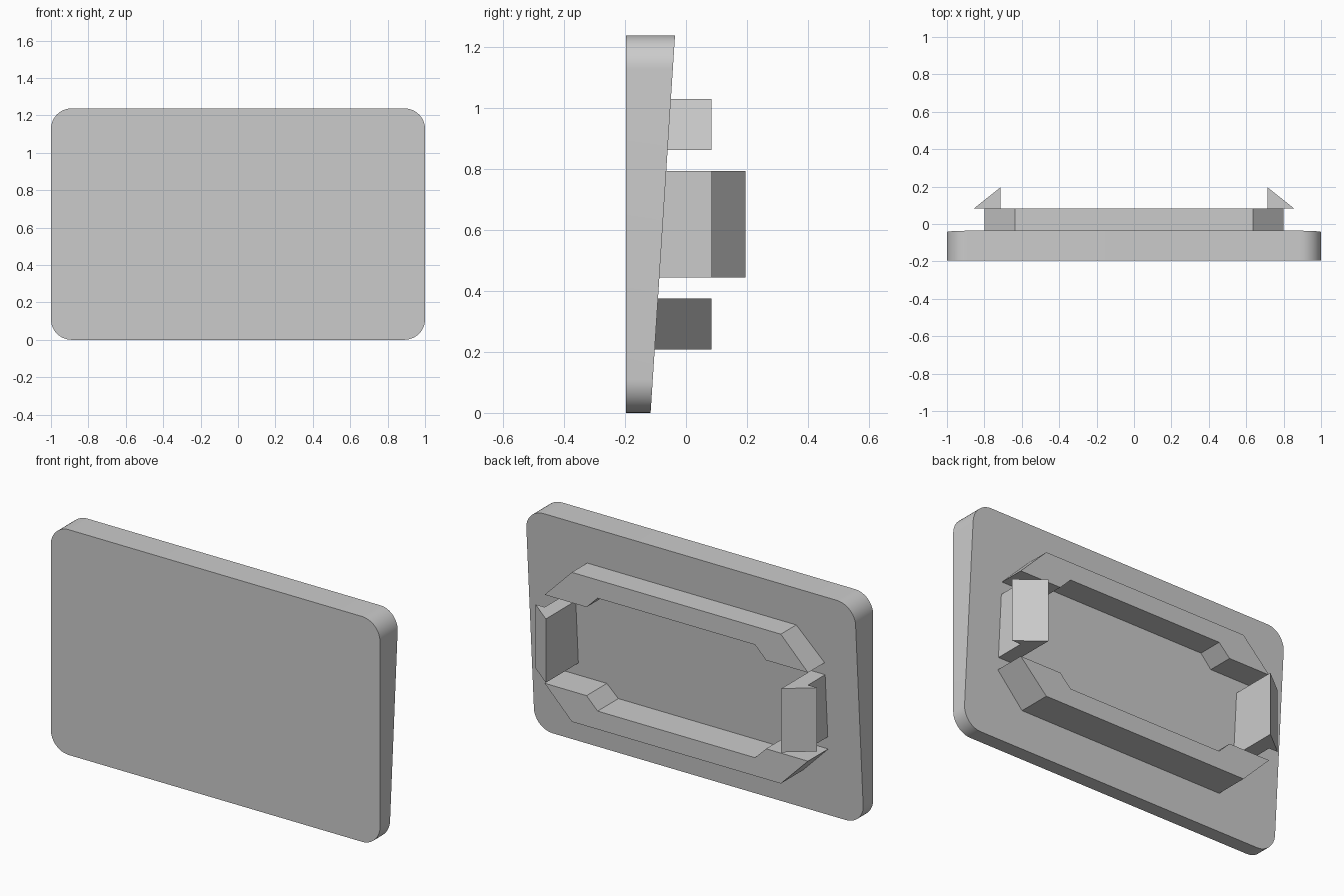
import bpy, bmesh, math

if "Cube" in bpy.data.objects:
    bpy.data.objects.remove(bpy.data.objects["Cube"])

HEIGHT = 1.237
MID = HEIGHT / 2
FRONT, RIM = -0.196, 0.084
RADIUS = 0.11

grey = bpy.data.materials.new("plain grey")
grey.use_nodes = True
COLOUR = (0.6, 0.6, 0.6, 1)
grey.diffuse_color = COLOUR
grey.node_tree.nodes["Principled BSDF"].inputs["Base Color"].default_value = COLOUR


def back(z):
    """Depth of the sloping back of the plate at height z."""
    return -0.116 + 0.08 * z / HEIGHT


def prism(name, start, end):
    """Solid joining two matching outlines."""
    bm = bmesh.new()
    a = [bm.verts.new(p) for p in start]
    b = [bm.verts.new(p) for p in end]
    bm.faces.new(a)
    bm.faces.new(b)
    for i in range(len(a)):
        j = (i + 1) % len(a)
        bm.faces.new((a[i], a[j], b[j], b[i]))
    bmesh.ops.recalc_face_normals(bm, faces=bm.faces)
    mesh = bpy.data.meshes.new(name)
    bm.to_mesh(mesh)
    bm.free()
    mesh.materials.append(grey)
    obj = bpy.data.objects.new(name, mesh)
    bpy.context.collection.objects.link(obj)
    return obj


# Wedge-shaped plate with rounded corners
outline = []
for corner, (sx, sz) in enumerate([(1, 1), (-1, 1), (-1, -1), (1, -1)]):
    for step in range(13):
        t = math.radians(90 * corner + 7.5 * step)
        outline.append((sx * (1 - RADIUS) + RADIUS * math.cos(t),
                        MID + sz * (MID - RADIUS) + RADIUS * math.sin(t)))
plate = prism("plate", [(x, FRONT, z) for x, z in outline],
              [(x, back(z), z) for x, z in outline])
bpy.context.view_layer.objects.active = plate
plate.select_set(True)
bpy.ops.object.shade_smooth_by_angle(angle=math.radians(30))
plate.select_set(False)

# Chamfered locating ribs above and below the middle: x, distance from the middle
half = [(0.478, 0.31), (0.545, 0.243), (0.8, 0.243), (0.635, 0.41)]
rib = half + [(-x, d) for x, d in reversed(half)]
for name, side in (("upper_rib", 1), ("lower_rib", -1)):
    points = [(x, MID + side * d) for x, d in rib]
    prism(name, [(x, back(z), z) for x, z in points],
          [(x, RIM, z) for x, z in points])

# Barbed snap clips at both ends; None marks points lying on the plate
clip = [(0.715, None), (0.8, None), (0.8, RIM), (0.855, RIM), (0.715, 0.195)]
for name, side in (("left_clip", 1), ("right_clip", -1)):
    ends = [[(side * x, back(z) if y is None else y, z) for x, y in clip]
            for z in (MID - 0.175, MID + 0.175)]
    prism(name, *ends)
